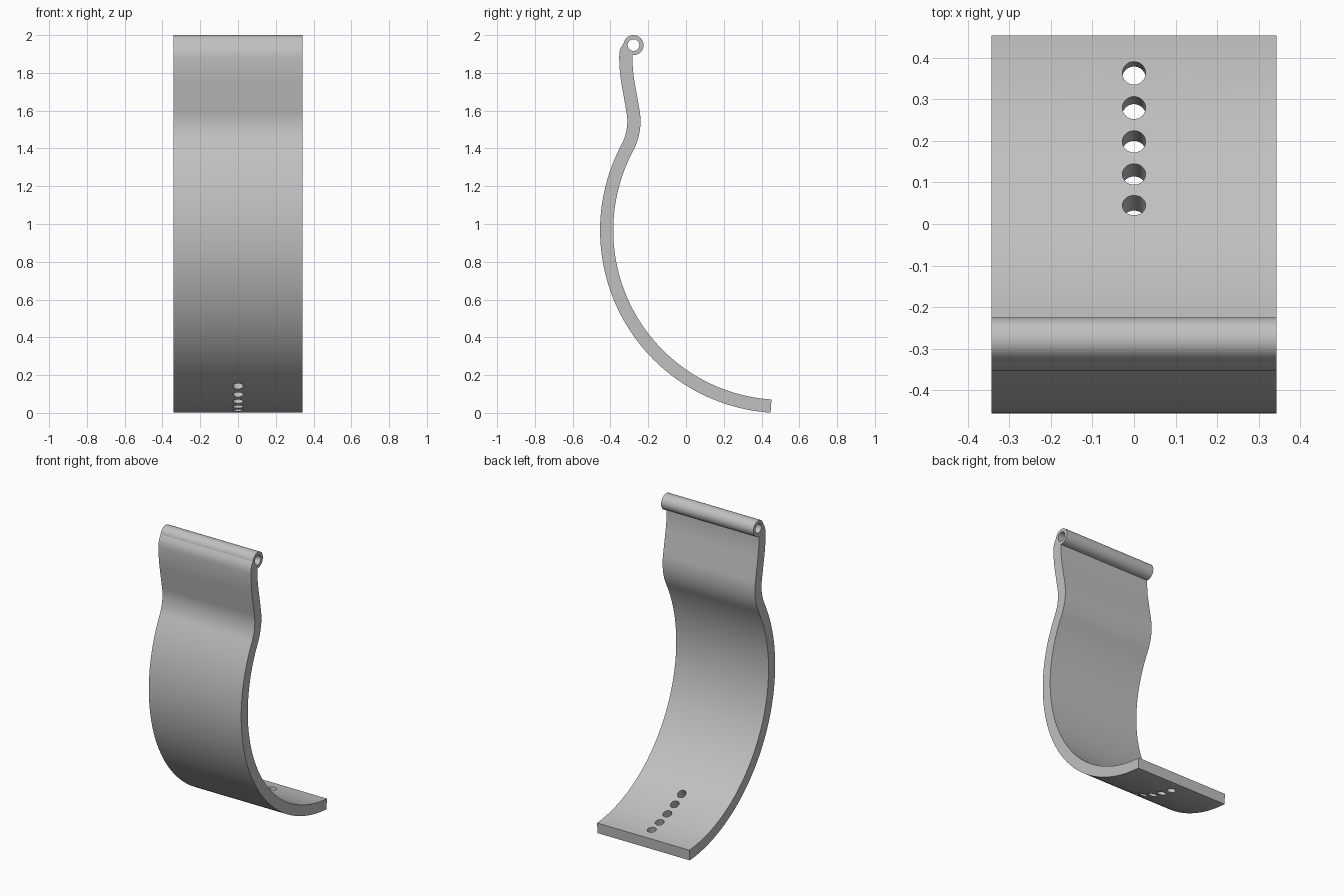
import bpy, bmesh
from math import sin, cos, radians
from mathutils import Matrix, Vector

if "Cube" in bpy.data.objects:
    bpy.data.objects.remove(bpy.data.objects["Cube"])

WIDTH, THICK = 0.684, 0.07
BIG = Vector((0.512, 0.966))          # centre of the large bend (y, z)
BIG_R, START = 0.932, 3.8             # its mid radius and start angle
PIN, PIN_R, BORE_R = Vector((-0.278, 1.947)), 0.053, 0.031
HOLE_R = 0.028

grey = bpy.data.materials.new("steel grey")
grey.use_nodes = True
grey.diffuse_color = (0.53, 0.53, 0.53, 1)
grey.node_tree.nodes["Principled BSDF"].inputs["Base Color"].default_value = grey.diffuse_color


def polar(deg):
    return Vector((cos(radians(deg)), sin(radians(deg))))


# Strap centre line: a chain of tangent arcs (radius, turn, steps); no turn is a straight run
pos = BIG + BIG_R * polar(270 - START)
heading = 180 - START
path = [(pos, heading)]
for size, turn, steps in [(BIG_R, -114.2, 72), (0.30, 38, 24), (0.15, 0, 1), (0.8, -10, 8)]:
    for _ in range(steps):
        d = turn / steps
        chord = 2 * size * sin(radians(abs(d) / 2)) if turn else size
        pos = pos + chord * polar(heading + d / 2)
        heading += d
        path.append((pos, heading))

# Outline: outer side, shoulder, round of the hinge barrel, inner side
outline = [p + THICK / 2 * polar(h + 90) for p, h in path]
outline += [Vector((-0.353, 1.908)), Vector((-0.344, 1.935))]
outline += [PIN + PIN_R * polar(170 - 266 * i / 44) for i in range(45)]
outline += [p - THICK / 2 * polar(h + 90) for p, h in reversed(path)]

bm = bmesh.new()
face = bm.faces.new([bm.verts.new((-WIDTH / 2, y, z)) for y, z in outline])
side = bmesh.ops.extrude_face_region(bm, geom=[face])
bmesh.ops.translate(bm, vec=(WIDTH, 0, 0),
                    verts=[v for v in side["geom"] if isinstance(v, bmesh.types.BMVert)])
bmesh.ops.recalc_face_normals(bm, faces=bm.faces)
mesh = bpy.data.meshes.new("curved_strap")
bm.to_mesh(mesh)
bm.free()
mesh.materials.append(grey)
strap = bpy.data.objects.new("curved_strap", mesh)
bpy.context.collection.objects.link(strap)

# Cutters: the hinge bore and five holes square to the bend
bm = bmesh.new()


def add_rod(centre, axis, radius, length):
    turn = Vector(axis).to_track_quat("Z", "Y").to_matrix().to_4x4()
    bmesh.ops.create_cone(bm, cap_ends=True, segments=40, radius1=radius, radius2=radius,
                          depth=length, matrix=Matrix.Translation((0, *centre)) @ turn)


add_rod(PIN, (1, 0, 0), BORE_R, WIDTH + 0.2)
for i in range(5):
    out = polar(270 - 9.6 - 5.45 * i)
    add_rod(BIG + BIG_R * out, (0, *out), HOLE_R, 0.2)
cut_mesh = bpy.data.meshes.new("hole_cutter")
bm.to_mesh(cut_mesh)
bm.free()
cutter = bpy.data.objects.new("hole_cutter", cut_mesh)
cutter.hide_render = True
bpy.context.collection.objects.link(cutter)

bpy.context.view_layer.objects.active = strap
strap.select_set(True)
mod = strap.modifiers.new("holes", "BOOLEAN")
mod.operation, mod.solver, mod.object = "DIFFERENCE", "EXACT", cutter
bpy.ops.object.modifier_apply(modifier=mod.name)
bpy.data.objects.remove(cutter)
bpy.ops.object.shade_smooth_by_angle(angle=radians(20))
